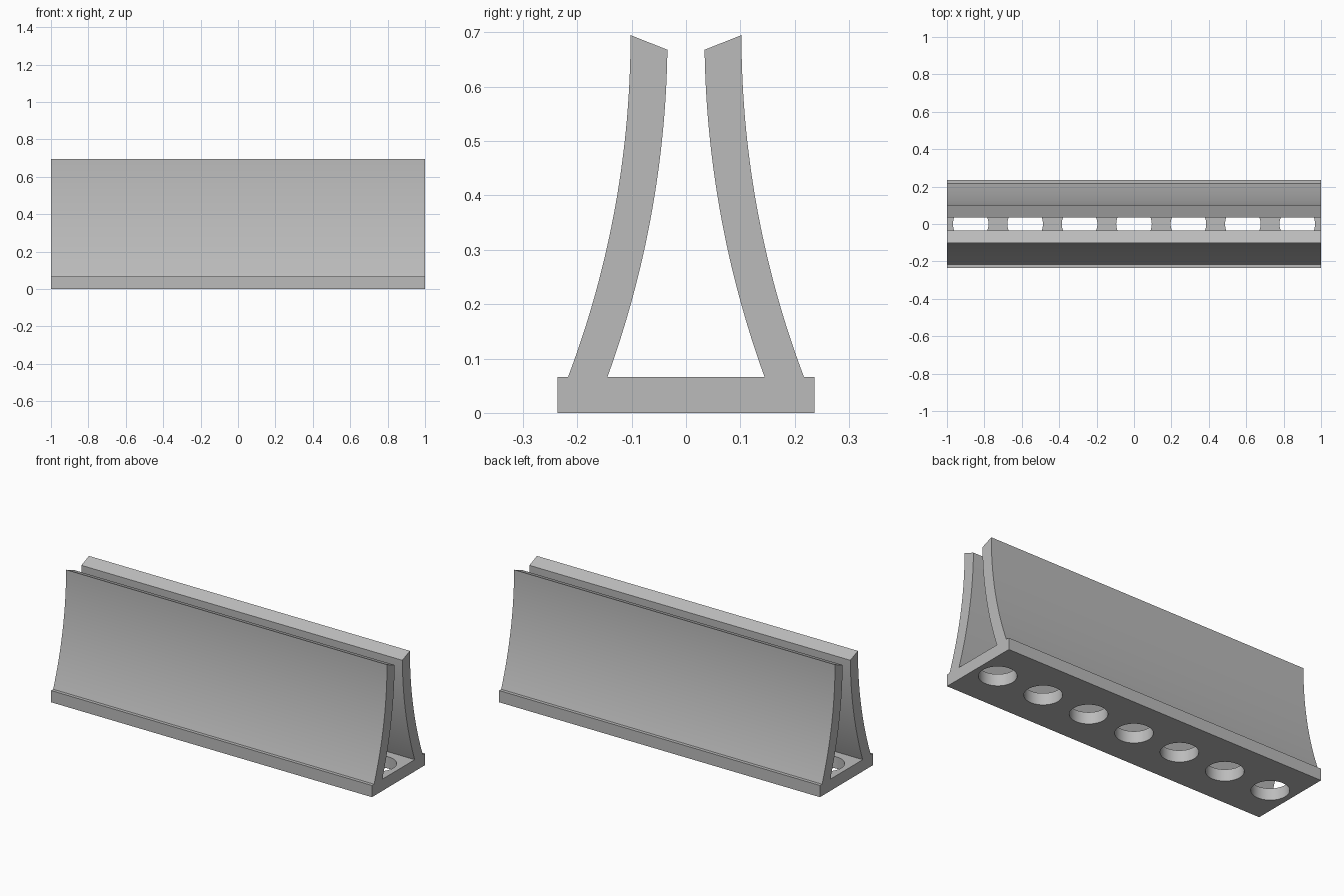
import bpy, bmesh, math
from mathutils import Matrix

cube = bpy.data.objects.get("Cube")
if cube:
    bpy.data.objects.remove(cube, do_unlink=True)

LENGTH, BASE_W, BASE_H, TOP = 2.0, 0.472, 0.066, 0.695
HOLES, PITCH, HOLE_R = 7, 0.291, 0.095

grey = bpy.data.materials.new("plain grey")
grey.use_nodes = True
colour = (0.5, 0.5, 0.5, 1)
grey.diffuse_color = colour
grey.node_tree.nodes["Principled BSDF"].inputs["Base Color"].default_value = colour


def finish(name, bm):
    bmesh.ops.recalc_face_normals(bm, faces=bm.faces)
    mesh = bpy.data.meshes.new(name)
    bm.to_mesh(mesh)
    bm.free()
    mesh.materials.append(grey)
    obj = bpy.data.objects.new(name, mesh)
    bpy.context.collection.objects.link(obj)
    return obj


def smooth(obj):
    bpy.ops.object.select_all(action="DESELECT")
    obj.select_set(True)
    bpy.context.view_layer.objects.active = obj
    bpy.ops.object.shade_smooth_by_angle(angle=math.radians(30))


# Base slab
bm = bmesh.new()
bmesh.ops.create_cube(bm, size=1, matrix=Matrix.Translation((0, 0, BASE_H / 2))
                      @ Matrix.Diagonal((LENGTH, BASE_W, BASE_H, 1)))
base = finish("base", bm)

# Row of round holes through the base
bm = bmesh.new()
for i in range(HOLES):
    x = (i - (HOLES - 1) / 2) * PITCH
    bmesh.ops.create_cone(bm, cap_ends=True, segments=64, radius1=HOLE_R, radius2=HOLE_R,
                          depth=0.3, matrix=Matrix.Translation((x, 0, BASE_H / 2)))
cutter = finish("hole_cutter", bm)
cutter.hide_render = True
cut = base.modifiers.new("holes", "BOOLEAN")
cut.operation, cut.solver, cut.object = "DIFFERENCE", "EXACT", cutter
bpy.context.view_layer.objects.active = base
bpy.ops.object.modifier_apply(modifier=cut.name)
bpy.data.objects.remove(cutter, do_unlink=True)
smooth(base)

# Curved walls: concentric arcs that turn vertical at the top
R_OUT, R_IN = 1.777, 1.845
CENTRE_Y = 0.102 + R_OUT
INNER_TOP = 0.668
STEPS = 32


def arc(radius, z_top):
    pts = []
    for i in range(STEPS + 1):
        z = BASE_H + (z_top - BASE_H) * i / STEPS
        pts.append((CENTRE_Y - math.sqrt(radius ** 2 - (TOP - z) ** 2), z))
    return pts


profile = arc(R_OUT, TOP) + arc(R_IN, INNER_TOP)[::-1]
for name, side in (("front_wall", -1), ("back_wall", 1)):
    bm = bmesh.new()
    face = bm.faces.new([bm.verts.new((-LENGTH / 2, side * y, z)) for y, z in profile])
    end = bmesh.ops.extrude_face_region(bm, geom=[face], use_keep_orig=True)["geom"]
    bmesh.ops.translate(bm, vec=(LENGTH, 0, 0),
                        verts=[v for v in end if isinstance(v, bmesh.types.BMVert)])
    smooth(finish(name, bm))
